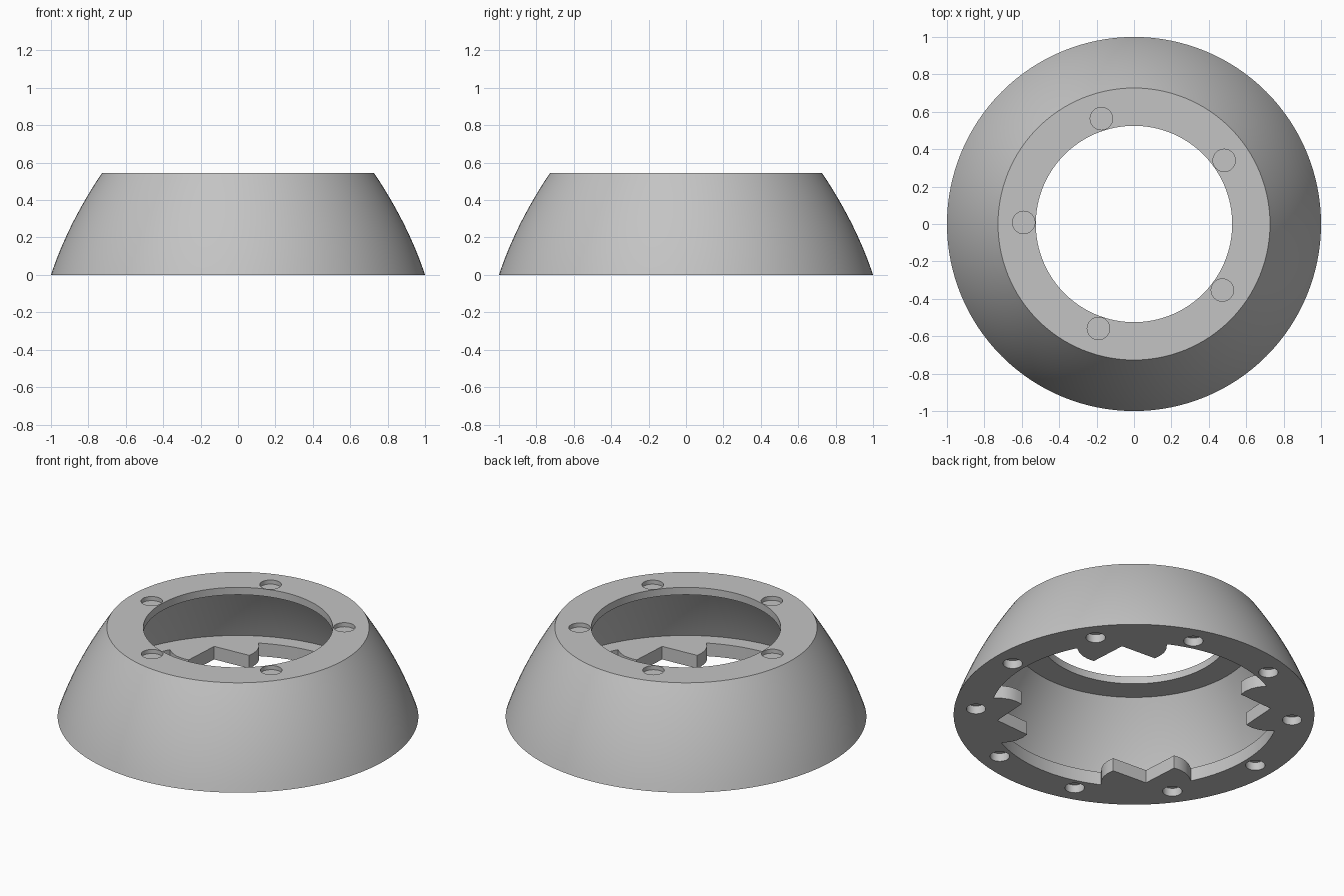
import bpy, bmesh, math
from mathutils import Matrix, Vector

cube = bpy.data.objects.get("Cube")
if cube:
    bpy.data.objects.remove(cube, do_unlink=True)

HEIGHT = 0.545
BASE_T = 0.08      # base flange thickness
TOP_T = 0.045      # top flange thickness
WALL = 0.08
TOP_HOLE = 0.525
BASE_HOLE = 0.80
SEGMENTS = 128

grey = bpy.data.materials.new("plain grey")
grey.use_nodes = True
grey.diffuse_color = (0.55, 0.55, 0.55, 1)
grey.node_tree.nodes["Principled BSDF"].inputs["Base Color"].default_value = (0.55, 0.55, 0.55, 1)


def make_object(name, bm):
    bmesh.ops.recalc_face_normals(bm, faces=bm.faces)
    mesh = bpy.data.meshes.new(name)
    bm.to_mesh(mesh)
    bm.free()
    mesh.materials.append(grey)
    obj = bpy.data.objects.new(name, mesh)
    bpy.context.collection.objects.link(obj)
    return obj


def activate(obj):
    bpy.ops.object.select_all(action='DESELECT')
    obj.select_set(True)
    bpy.context.view_layer.objects.active = obj


def outer_radius(z):
    return 1 - 0.33 * z - 0.313 * z * z


def levels(low, high, count):
    return [low + (high - low) * i / count for i in range(count + 1)]


# Hollow bowl-shaped housing with a flange at each end, as one turned profile
profile = [(outer_radius(z), z) for z in levels(0, HEIGHT, 14)]
profile += [(TOP_HOLE, HEIGHT), (TOP_HOLE, HEIGHT - TOP_T)]
profile += [(outer_radius(z) - WALL, z) for z in levels(HEIGHT - TOP_T, BASE_T, 12)]
profile += [(BASE_HOLE, BASE_T), (BASE_HOLE, 0)]

bm = bmesh.new()
rings = []
for i in range(SEGMENTS):
    a = math.tau * i / SEGMENTS
    rings.append([bm.verts.new((r * math.cos(a), r * math.sin(a), z)) for r, z in profile])
for i in range(SEGMENTS):
    here, after = rings[i], rings[(i + 1) % SEGMENTS]
    for j in range(len(profile)):
        k = (j + 1) % len(profile)
        bm.faces.new((here[j], after[j], after[k], here[k]))
housing = make_object("housing", bm)


# Blind screw holes: five in the top flange, ten in the base flange
def add_pins(bm, count, ring, radius, low, high, turn):
    for i in range(count):
        a = math.radians(turn) + math.tau * i / count
        place = Matrix.Translation((ring * math.cos(a), ring * math.sin(a), (low + high) / 2))
        bmesh.ops.create_cone(bm, cap_ends=True, segments=32, radius1=radius,
                              radius2=radius, depth=high - low, matrix=place)


bm = bmesh.new()
add_pins(bm, 5, 0.59, 0.06, HEIGHT - 0.025, HEIGHT + 0.1, 179.2)
add_pins(bm, 10, 0.878, 0.054, -0.1, 0.05, 0)
cutter = make_object("hole_cutter", bm)
cutter.hide_render = True

cut = housing.modifiers.new("holes", 'BOOLEAN')
cut.operation = 'DIFFERENCE'
cut.solver = 'EXACT'
cut.object = cutter
activate(housing)
bpy.ops.object.modifier_apply(modifier=cut.name)
bpy.data.objects.remove(cutter, do_unlink=True)

# Four twin-pointed teeth reaching inwards from the base flange
half = [(0.76, 0), (0.61, 0.17), (0.635, 0.20), (0.67, 0.227), (0.71, 0.243), (0.763, 0.25)]
arc = math.atan2(0.25, 0.763)
outline = [(x, -y) for x, y in half[:0:-1]] + half
outline += [(0.803 * math.cos(a), 0.803 * math.sin(a)) for a in levels(arc, -arc, 10)]

bm = bmesh.new()
for quarter in range(4):
    turn = Matrix.Rotation(math.radians(45 + 90 * quarter), 4, 'Z')
    face = bm.faces.new([bm.verts.new(turn @ Vector((x, y, 0))) for x, y in outline])
    raised = bmesh.ops.extrude_face_region(bm, geom=[face])["geom"]
    bmesh.ops.translate(bm, vec=(0, 0, BASE_T),
                        verts=[v for v in raised if isinstance(v, bmesh.types.BMVert)])
teeth = make_object("base_teeth", bm)

for obj in (housing, teeth):
    activate(obj)
    bpy.ops.object.shade_smooth_by_angle(angle=math.radians(30))
